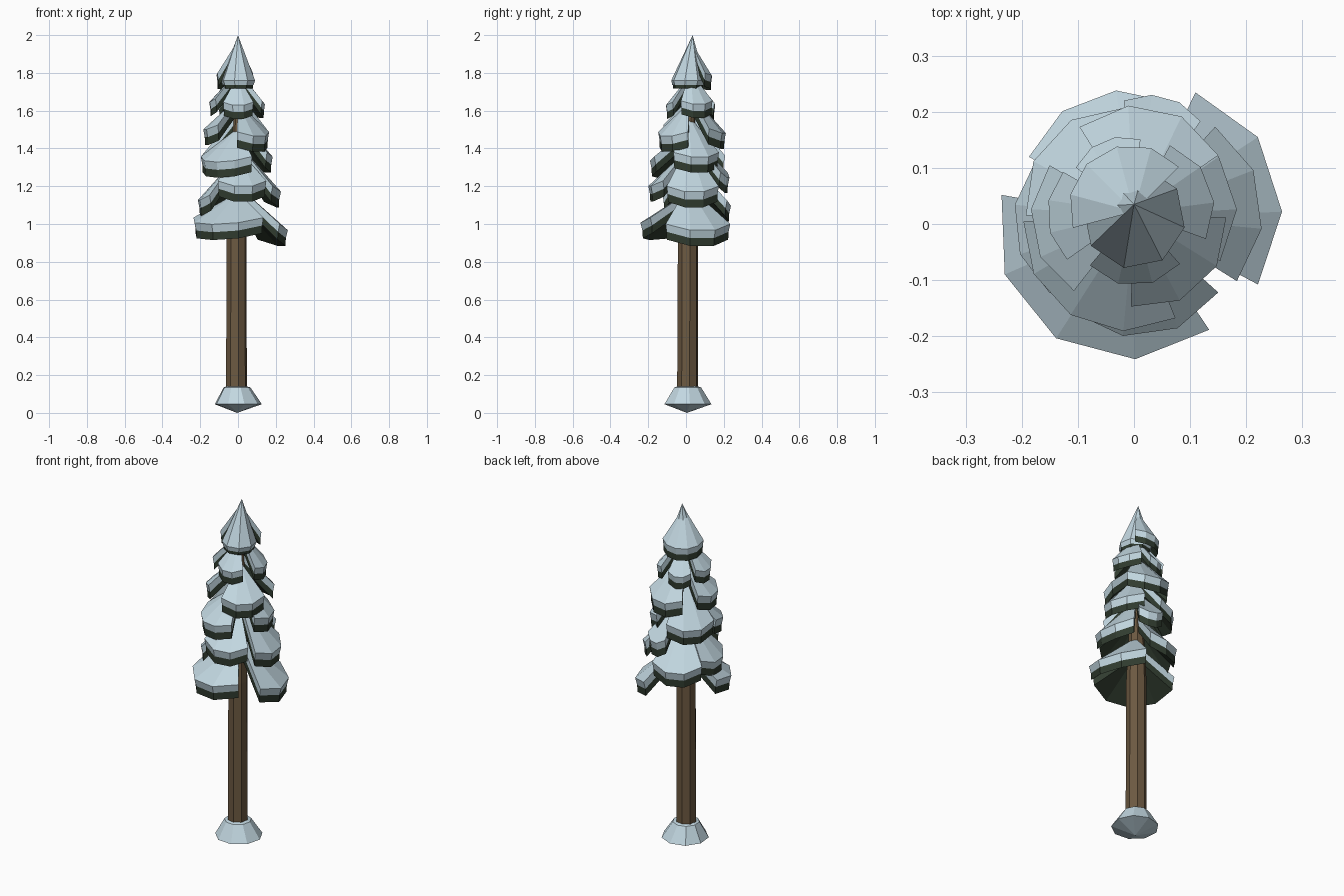
import bpy, bmesh, math

if "Cube" in bpy.data.objects:
    bpy.data.objects.remove(bpy.data.objects["Cube"])


def material(name, rgb):
    m = bpy.data.materials.new(name)
    m.diffuse_color = (*rgb, 1)
    m.use_nodes = True
    m.node_tree.nodes["Principled BSDF"].inputs["Base Color"].default_value = m.diffuse_color
    return m


SNOW = material("snow", (0.54, 0.68, 0.75))
NEEDLES = material("dark green needles", (0.030, 0.045, 0.029))
BARK = material("brown bark", (0.15, 0.1, 0.053))


def finish(bm, name, mats):
    bmesh.ops.recalc_face_normals(bm, faces=bm.faces)
    me = bpy.data.meshes.new(name)
    bm.to_mesh(me)
    bm.free()
    for m in mats:
        me.materials.append(m)
    ob = bpy.data.objects.new(name, me)
    bpy.context.collection.objects.link(ob)
    return ob


def lathe(name, rings, n, mat, turn=0.0):
    """Faceted stack of rings (x, y, z, radius); radius 0 makes a point."""
    bm = bmesh.new()
    loops = []
    for x, y, z, r in rings:
        k = n if r else 1
        loops.append([bm.verts.new((x + r * math.cos(turn + math.tau * i / n),
                                    y + r * math.sin(turn + math.tau * i / n), z))
                      for i in range(k)])
    for a, b in zip(loops, loops[1:]):
        for i in range(n):
            quad = [a[i % len(a)], a[(i + 1) % len(a)],
                    b[(i + 1) % len(b)], b[i % len(b)]]
            bm.faces.new(list(dict.fromkeys(quad)))
    for end in (loops[0], loops[-1]):
        if len(end) > 1:
            bm.faces.new(end)
    return finish(bm, name, [mat])


def fan(name, a0, a1, r, z, rise):
    """Drooping fan branch: snow slab above a needle slab, raised at both sides."""
    bm = bmesh.new()
    n = max(3, round((a1 - a0) / 31))
    cy = 0.01 + 0.012 * (z - 0.9) / 0.8
    thick = 0.083 if z < 1.5 else 0.072

    def layer(drop, scale):
        verts = [bm.verts.new((0, cy, z + thick + rise - drop))]
        for i in range(n + 1):
            t = 2 * i / n - 1
            a = math.radians(a0 + (a1 - a0) * i / n)
            rr = r * scale * (1 - 0.06 * t * t)
            verts.append(bm.verts.new((rr * math.cos(a), cy + rr * math.sin(a),
                                       z + thick - drop + 0.14 * r * t * t)))
        return verts

    rows = [layer(0, 1), layer(thick * 0.5, 0.96), layer(thick, 0.95)]
    for i in range(1, n + 1):
        bm.faces.new((rows[0][0], rows[0][i], rows[0][i + 1]))
        f = bm.faces.new((rows[2][0], rows[2][i + 1], rows[2][i]))
        f.material_index = 1
    for k in (0, 1):
        up, lo = rows[k], rows[k + 1]
        for i in range(n + 2):
            j = (i + 1) % (n + 2)
            f = bm.faces.new((up[i], lo[i], lo[j], up[j]))
            f.material_index = k
    return finish(bm, name, [SNOW, NEEDLES])


# trunk and snow mound at its foot
lathe("trunk", [(-0.008, 0.008, 0.1, 0.056), (-0.008, 0.01, 0.95, 0.054),
                (0, 0.02, 1.45, 0.03), (0, 0.03, 1.85, 0.01)], 8, BARK, 0.2)
lathe("snow_mound", [(-0.005, 0.005, 0.0, 0), (0, 0.008, 0.046, 0.127),
                     (-0.006, 0.008, 0.135, 0.072), (-0.008, 0.008, 0.142, 0.05)], 9, SNOW, 0.1)

# branches: start angle, end angle, radius, bottom height, rise to the trunk
FANS = [
    (-28, 64, 0.266, 0.88, 0.24), (170, 304, 0.255, 0.915, 0.17), (72, 150, 0.23, 1.01, 0.25),
    (238, 318, 0.215, 1.115, 0.20), (-32, 48, 0.23, 1.085, 0.26), (150, 222, 0.215, 1.04, 0.24),
    (55, 95, 0.22, 1.16, 0.24),
    (183, 292, 0.21, 1.245, 0.18), (-28, 66, 0.185, 1.27, 0.22), (95, 180, 0.205, 1.25, 0.26),
    (268, 358, 0.175, 1.38, 0.18), (150, 232, 0.185, 1.415, 0.17), (35, 122, 0.195, 1.395, 0.22),
    (230, 312, 0.13, 1.555, 0.16), (150, 215, 0.155, 1.57, 0.17), (-20, 62, 0.145, 1.56, 0.18),
    (85, 142, 0.14, 1.55, 0.18),
    (45, 195, 0.12, 1.71, 0.19),
]
for i, f in enumerate(FANS):
    fan(f"branch_{i + 1}", *f)

# pointed snow cap with a needle skirt under it
lathe("tip_snow", [(0, 0.035, 2.0, 0), (0, 0.012, 1.76, 0.092),
                   (0, 0.01, 1.735, 0.084), (0, 0.03, 1.88, 0)], 8, SNOW, -0.2)
lathe("tip_needles", [(0, 0.028, 1.86, 0), (0, 0.01, 1.737, 0.082),
                      (0, 0.01, 1.717, 0.08), (0, 0.028, 1.84, 0)], 8, NEEDLES, -0.2)
